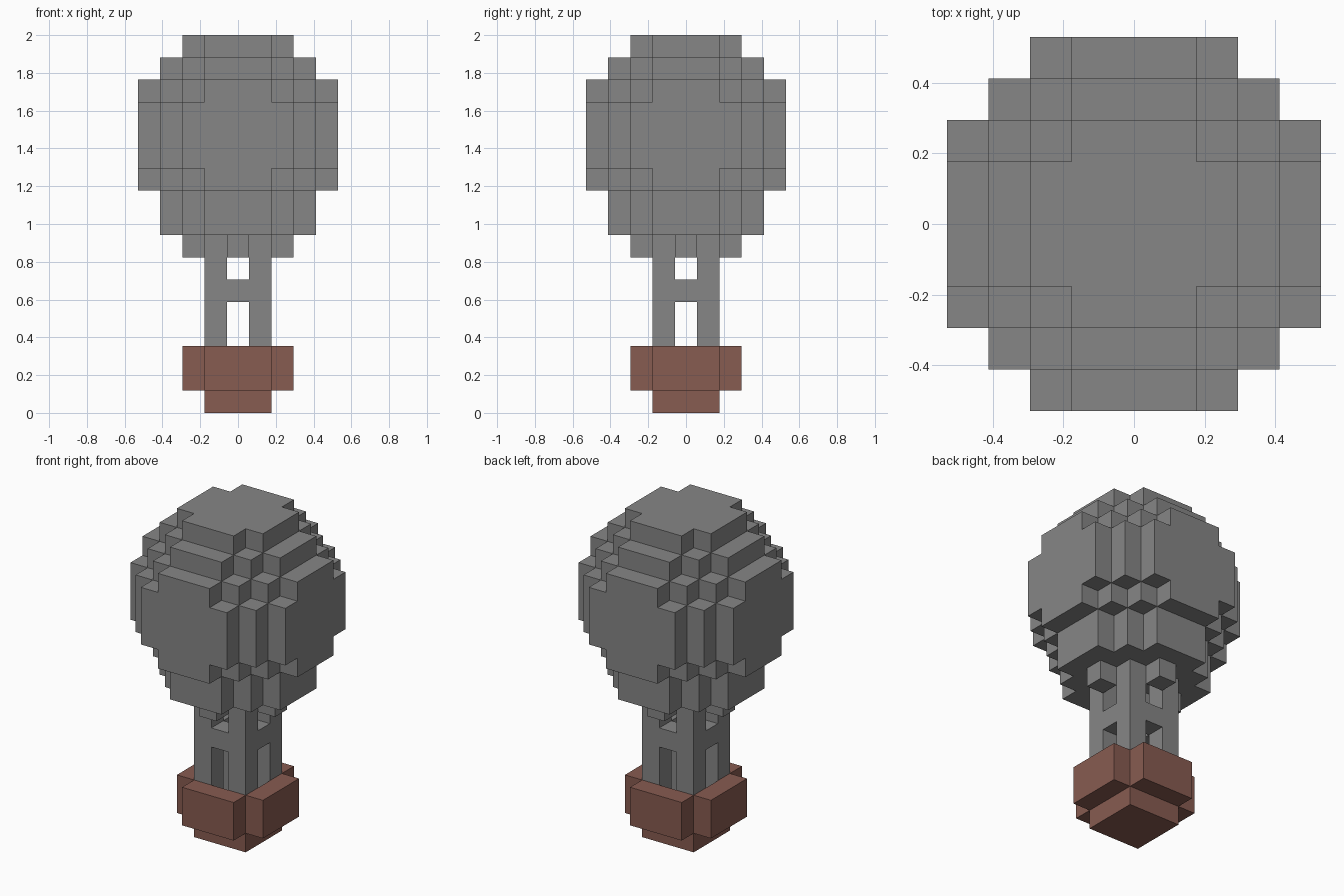
import bpy
import bmesh
from mathutils import Vector

UNIT = 2 / 17  # one block

cube = bpy.data.objects.get("Cube")
if cube:
    bpy.data.objects.remove(cube, do_unlink=True)


def make_material(name, color):
    mat = bpy.data.materials.new(name)
    mat.use_nodes = True
    mat.diffuse_color = color
    mat.node_tree.nodes["Principled BSDF"].inputs["Base Color"].default_value = color
    return mat


grey = make_material("warm grey", (0.24, 0.24, 0.24, 1))
brown = make_material("basket brown", (0.245, 0.106, 0.082, 1))


def block_part(name, mat, layers, inside):
    """Skin every block for which inside(x, y, layer) holds, outer faces only."""
    span = range(-4, 5)
    cells = {(x, y, z) for x in span for y in span for z in layers if inside(x, y, z)}
    bm = bmesh.new()
    for cell in cells:
        centre = Vector((cell[0], cell[1], cell[2] + 0.5))
        for axis in range(3):
            for sign in (-1, 1):
                n = Vector((0, 0, 0))
                n[axis] = sign
                if tuple(int(c + d) for c, d in zip(cell, n)) in cells:
                    continue
                u = Vector((0, 0, 0))
                u[(axis + 1) % 3] = 1
                v = n.cross(u)
                corners = [n + u + v, n - u + v, n - u - v, n + u - v]
                bm.faces.new([bm.verts.new((centre + c / 2) * UNIT) for c in corners])
    bmesh.ops.remove_doubles(bm, verts=bm.verts, dist=UNIT / 100)
    bm.normal_update()
    mesh = bpy.data.meshes.new(name)
    bm.to_mesh(mesh)
    bm.free()
    mesh.materials.append(mat)
    obj = bpy.data.objects.new(name, mesh)
    bpy.context.collection.objects.link(obj)
    return obj


def reach(x, y):
    return max(abs(x), abs(y))


def envelope_shape(x, y, z):
    # Round ball about layer 12, with its lowest step stretched down one layer
    height = max(z - 12, -3)
    return x * x + y * y + height * height <= 21


# Basket: square floor with four walls that leave the corners open
block_part("basket_floor", brown, range(0, 1), lambda x, y, z: reach(x, y) <= 1)
block_part("basket_walls", brown, range(1, 3),
           lambda x, y, z: reach(x, y) == 2 and min(abs(x), abs(y)) <= 1)

# Four corner posts joined by a square ring
block_part("post_frame", grey, range(1, 8),
           lambda x, y, z: abs(x) == abs(y) == 1 or (z == 5 and reach(x, y) == 1))

# Single blocks around the mouth of the balloon
block_part("mouth_blocks", grey, range(7, 8),
           lambda x, y, z: reach(x, y) == 2 and min(abs(x), abs(y)) == 0)

# Balloon
block_part("envelope", grey, range(8, 17), envelope_shape)
